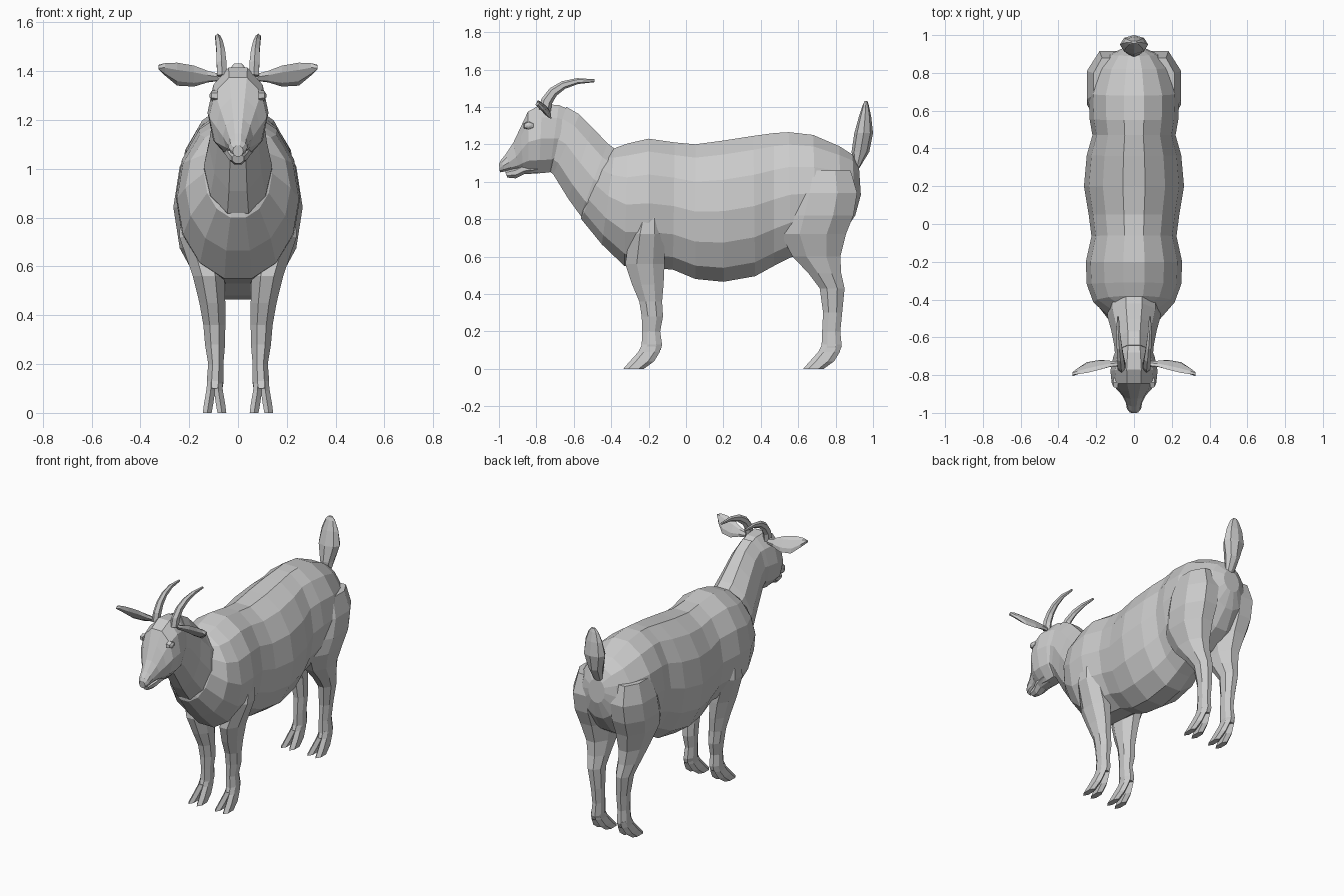
import bpy, bmesh
from math import sin, cos, pi
from mathutils import Vector


def loft(name, rings, n=8, half=True, mirror=False):
    """Skin closed rings; each ring is (centre, half axis a, half axis b)."""
    bm = bmesh.new()
    off = 0.5 if half else 0.0
    k = 1 / cos(pi / n) if half else 1.0
    loops = []
    for c, a, b in rings:
        kb = k if n % 4 == 0 else 1.0
        loops.append([bm.verts.new(c + a * k * cos(2 * pi * (i + off) / n)
                                   + b * kb * sin(2 * pi * (i + off) / n)) for i in range(n)])
    for p, q in zip(loops, loops[1:]):
        for i in range(n):
            j = (i + 1) % n
            bm.faces.new((p[i], p[j], q[j], q[i]))
    bm.faces.new(loops[0])
    bm.faces.new(loops[-1])
    bmesh.ops.recalc_face_normals(bm, faces=bm.faces)
    me = bpy.data.meshes.new(name)
    bm.to_mesh(me)
    bm.free()
    ob = bpy.data.objects.new(name, me)
    bpy.context.collection.objects.link(ob)
    if mirror:
        ob.modifiers.new("mirror", 'MIRROR')
    return ob


def spine(ty, tz, by, bz, hw):
    """Ring on the centre plane from a top point, a bottom point and a half width."""
    t, b = Vector((0, ty, tz)), Vector((0, by, bz))
    return (t + b) / 2, (t - b) / 2, Vector((hw, 0, 0))


def level(z, y0, y1, x0, x1):
    """Horizontal ring from its front/back and inner/outer limits."""
    return (Vector(((x0 + x1) / 2, (y0 + y1) / 2, z)),
            Vector((0, (y1 - y0) / 2, 0)), Vector(((x1 - x0) / 2, 0, 0)))


# Torso, rump to chest
loft("body", [spine(*r) for r in (
    (.925, 1.08, .935, .93, .06), (.89, 1.145, .905, .82, .13), (.82, 1.19, .83, .71, .19),
    (.68, 1.25, .70, .63, .24), (.55, 1.265, .56, .595, .235), (.47, 1.26, .47, .55, .22),
    (.36, 1.245, .37, .495, .25), (.20, 1.22, .20, .465, .265), (.05, 1.20, .05, .48, .24),
    (-.06, 1.21, -.07, .53, .225), (-.20, 1.23, -.20, .54, .255), (-.31, 1.205, -.33, .55, .25),
    (-.38, 1.18, -.45, .665, .215), (-.405, 1.165, -.56, .80, .14), (-.46, 1.12, -.565, .85, .09))], 14)

# Neck
loft("neck", [spine(*r) for r in (
    (-.36, 1.16, -.44, .76, .14), (-.42, 1.205, -.565, .82, .14), (-.50, 1.29, -.63, .91, .12),
    (-.57, 1.36, -.71, 1.04, .105), (-.64, 1.40, -.75, 1.07, .10))], 10)

# Head with forehead and muzzle, then lower jaw
loft("head", [spine(*r) for r in (
    (-.60, 1.375, -.67, 1.09, .085), (-.68, 1.41, -.73, 1.05, .11), (-.77, 1.415, -.785, 1.045, .125),
    (-.845, 1.375, -.84, 1.05, .118), (-.885, 1.29, -.87, 1.055, .09), (-.925, 1.205, -.89, 1.06, .062),
    (-.965, 1.145, -.93, 1.06, .043), (-.99, 1.115, -.965, 1.055, .038),
    (-1.0, 1.095, -.995, 1.05, .022))], 10)
loft("lower_jaw", [spine(*r) for r in (
    (-.80, 1.12, -.79, 1.045, .06), (-.87, 1.10, -.865, 1.04, .05),
    (-.91, 1.08, -.91, 1.018, .036), (-.97, 1.06, -.955, 1.022, .024))], 8)

# Raised eyes
loft("eye", [(Vector((x, -.84, 1.30)), Vector((0, r, 0)), Vector((0, 0, r * .8)))
             for x, r in ((.085, .03), (.108, .024), (.116, .008))], 6, mirror=True)

# Swept horns
path = [(.066, -.755, 1.38, .032), (.067, -.745, 1.43, .031), (.071, -.71, 1.48, .027),
        (.077, -.655, 1.517, .022), (.083, -.58, 1.538, .016), (.085, -.49, 1.54, .008)]
pts = [Vector(p[:3]) for p in path]
rings = []
for i, p in enumerate(pts):
    d = (pts[min(i + 1, 5)] - pts[max(i - 1, 0)]).normalized()
    up = Vector((1, 0, 0)).cross(d)
    rings.append((p, up * path[i][3], Vector((path[i][3] * .75, 0, 0))))
loft("horn", rings, 6, False, True)

# Ears: thin leaves reaching sideways, tilted forward at the top edge
loft("ear", [(Vector((x, y, z)), Vector((0, -.6 * h, h)), Vector((0, .01, .007)))
             for x, y, z, h in ((.08, -.74, 1.375, .015), (.125, -.74, 1.378, .024),
                                (.18, -.745, 1.38, .043), (.25, -.76, 1.388, .047),
                                (.30, -.78, 1.408, .025), (.325, -.795, 1.417, .006))],
     6, False, True)

# Upright tail
loft("tail", [level(*r) for r in (
    (1.07, .90, .925, -.03, .03), (1.16, .885, .98, -.045, .045), (1.26, .90, 1.0, -.075, .075),
    (1.35, .925, .99, -.06, .06), (1.41, .945, .977, -.035, .035), (1.432, .955, .97, -.015, .015))],
    8, False)

# Front legs, shoulder to pastern
loft("front_leg", [level(*r) for r in (
    (.84, -.26, -.13, .10, .235), (.72, -.30, -.115, .08, .24), (.56, -.325, -.115, .055, .185),
    (.45, -.288, -.12, .052, .158), (.36, -.25, -.128, .052, .142), (.28, -.237, -.123, .053, .135),
    (.20, -.235, -.138, .06, .122), (.13, -.237, -.128, .06, .128), (.10, -.245, -.135, .065, .125))],
    8, True, True)

# Hind legs, thigh to pastern
loft("hind_leg", [level(*r) for r in (
    (1.06, .60, .88, .06, .215), (.94, .555, .915, .02, .25), (.82, .525, .895, .02, .25),
    (.72, .505, .855, .03, .23), (.60, .57, .825, .045, .19), (.51, .655, .83, .05, .17),
    (.43, .715, .848, .055, .15), (.30, .733, .835, .055, .13), (.20, .728, .825, .06, .122),
    (.12, .725, .833, .06, .128), (.09, .715, .82, .065, .125))], 8, True, True)

# Cloven hooves: two toes on each foot
for leg, dy in (("front", 0), ("hind", .962)):
    for side, s in (("inner", -1), ("outer", 1)):
        loft(leg + "_" + side + "_toe", [
            level(z, y0 + dy, y1 + dy, .096 + s * c - w, .096 + s * c + w)
            for z, y0, y1, c, w in ((.13, -.235, -.13, .014, .018), (.09, -.255, -.14, .016, .021),
                                    (.04, -.30, -.17, .024, .022), (0, -.335, -.225, .03, .021))],
             6, False, True)
